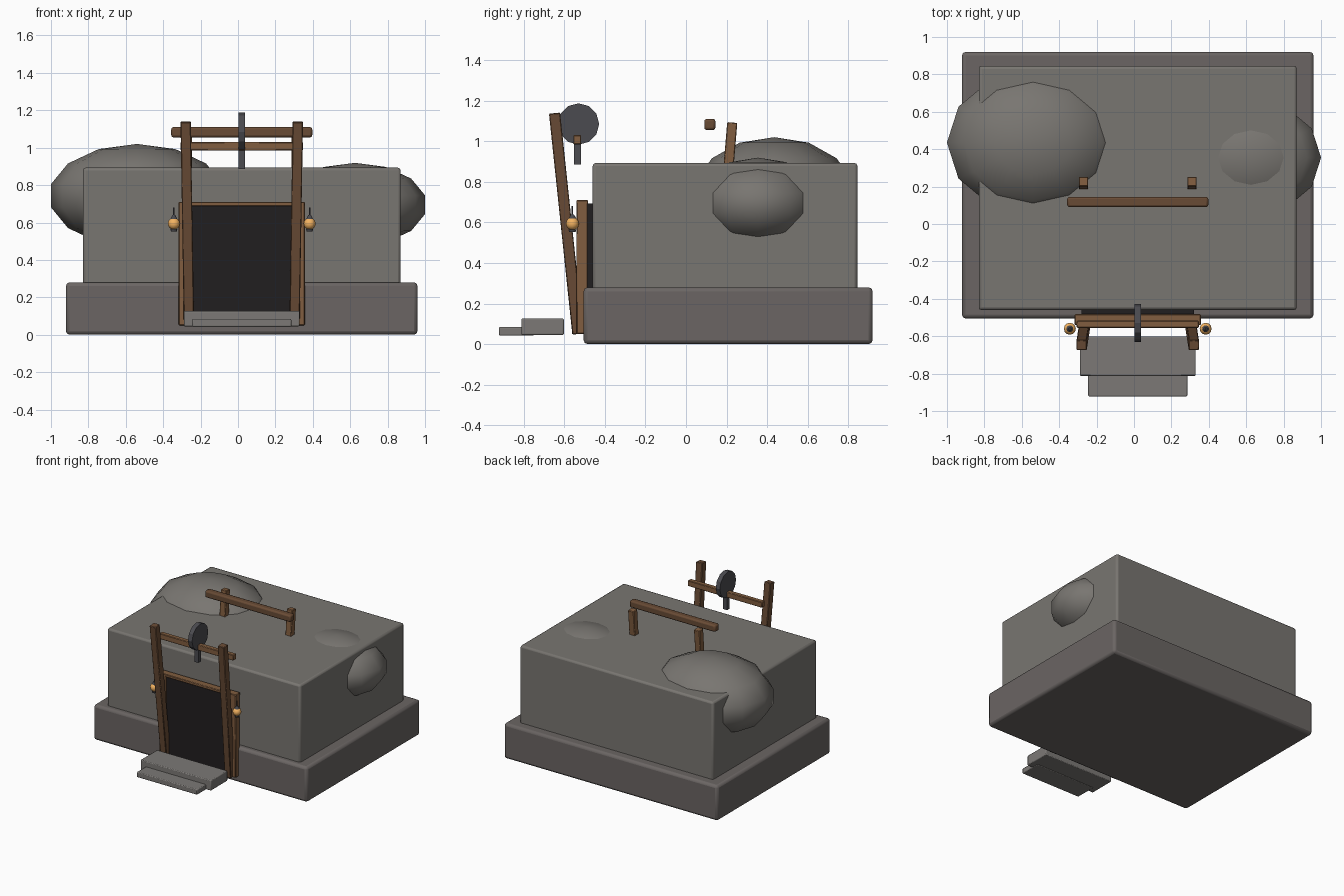
import bpy
from math import pi, radians
from mathutils import Vector

if "Cube" in bpy.data.objects:
    bpy.data.objects.remove(bpy.data.objects["Cube"])

CX = 0.02  # mirror plane of the entrance


def mat(name, r, g, b):
    m = bpy.data.materials.new(name)
    m.diffuse_color = (r, g, b, 1)
    m.use_nodes = True
    m.node_tree.nodes["Principled BSDF"].inputs["Base Color"].default_value = m.diffuse_color
    return m


STONE = mat("stone", 0.19, 0.18, 0.165)
BASE = mat("base_stone", 0.145, 0.13, 0.125)
STEP = mat("step_stone", 0.2, 0.19, 0.18)
WOOD = mat("wood", 0.22, 0.11, 0.05)
DARKWOOD = mat("dark_wood", 0.14, 0.07, 0.035)
BLACK = mat("shadow", 0.015, 0.013, 0.014)
IRON = mat("iron", 0.07, 0.07, 0.08)
GLOW = mat("glow", 0.9, 0.45, 0.12)


def finish(name, m, bevel=0, segments=2):
    o = bpy.context.object
    o.name = name
    o.data.materials.append(m)
    bpy.ops.object.transform_apply(location=False, rotation=False, scale=True)
    if bevel:
        b = o.modifiers.new("bevel", "BEVEL")
        b.width, b.segments = bevel, segments
        bpy.ops.object.shade_smooth_by_angle(angle=radians(35))
    return o


def box(name, x, y, z, m, bevel=0.0, segments=2):
    """Box from its (min, max) on each axis."""
    bpy.ops.mesh.primitive_cube_add(size=1, location=[(a + b) / 2 for a, b in (x, y, z)])
    bpy.context.object.scale = [b - a for a, b in (x, y, z)]
    return finish(name, m, bevel, segments)


def beam(name, p, q, width, m):
    """Square beam from p to q."""
    p, q = Vector(p), Vector(q)
    d = q - p
    bpy.ops.mesh.primitive_cube_add(size=1, location=(p + q) / 2)
    o = bpy.context.object
    o.rotation_euler = d.to_track_quat('Z', 'Y').to_euler()
    # keep the beam faces square to the front
    o.rotation_euler = Vector((0, 0, 1)).rotation_difference(d).to_euler()
    o.scale = (width, width, d.length)
    return finish(name, m, 0.004, 1)


def ball(name, loc, scale, m, seg, rings):
    bpy.ops.mesh.primitive_uv_sphere_add(segments=seg, ring_count=rings, radius=1, location=loc)
    bpy.context.object.scale = scale
    o = finish(name, m)
    bpy.ops.object.shade_smooth()
    return o


def cyl(name, loc, r1, r2, depth, m, sides=10, rot=(0, 0, 0)):
    bpy.ops.mesh.primitive_cone_add(vertices=sides, radius1=r1, radius2=r2, depth=depth,
                                    location=loc, rotation=rot)
    return finish(name, m)


# Rock mass
box("base_block", (-0.92, 0.96), (-0.505, 0.92), (0, 0.28), BASE, 0.02)
box("upper_block", (-0.83, 0.87), (-0.46, 0.845), (0.2, 0.893), STONE, 0.015)
ball("left_boulder", (-0.54, 0.435, 0.743), (0.472, 0.394, 0.277), STONE, 12, 7)
ball("right_boulder", (0.625, 0.355, 0.695), (0.385, 0.32, 0.224), STONE, 12, 7)

# Steps
box("upper_step", (-0.29, 0.33), (-0.812, -0.602), (0.045, 0.126), STEP, 0.006)
box("lower_step", (-0.245, 0.285), (-0.922, -0.75), (0.042, 0.084), STEP, 0.006)

# Entrance
box("entrance_shadow", (CX - 0.3, CX + 0.3), (-0.53, -0.44), (0.05, 0.692), BLACK)
box("lintel", (CX - 0.337, CX + 0.337), (-0.54, -0.482), (0.688, 0.71), WOOD, 0.004, 1)
box("sign_bar", (CX - 0.327, CX + 0.327), (-0.555, -0.517), (0.985, 1.03), WOOD, 0.004, 1)

for s, side in ((-1, "left"), (1, "right")):
    # Door posts, leaning poles and the stubs on the roof
    box(side + "_door_post", sorted((CX + s * 0.28, CX + s * 0.337)), (-0.54, -0.485),
        (0.05, 0.7), WOOD, 0.004, 1)
    beam(side + "_leaning_pole", (CX + s * 0.282, -0.533, 0.05), (CX + s * 0.3, -0.648, 1.138),
         0.055, DARKWOOD)
    beam(side + "_roof_stub", (CX + s * 0.29, 0.195, 0.7), (CX + s * 0.29, 0.228, 1.092),
         0.05, WOOD)
    # Hanging lanterns
    x, y = CX + s * 0.363, -0.56
    ball(side + "_lantern_globe", (x, y, 0.594), (0.032,) * 3, GLOW, 12, 8)
    cyl(side + "_lantern_cap", (x, y, 0.628), 0.02, 0.008, 0.022, IRON)
    cyl(side + "_lantern_foot", (x, y, 0.559), 0.016, 0.02, 0.014, IRON)
    cyl(side + "_lantern_hook", (x, y, 0.655), 0.004, 0.004, 0.05, IRON, 6)

# Roof log
box("roof_log", (CX - 0.377, CX + 0.377), (0.09, 0.145), (1.055, 1.11), DARKWOOD, 0.012)

# Iron disc emblem with its handle
cyl("iron_disc", (0.02, -0.53, 1.085), 0.102, 0.102, 0.036, IRON, 12, (0, pi / 2, 0))
box("iron_handle", (0.002, 0.038), (-0.552, -0.518), (0.885, 1.0), IRON)
